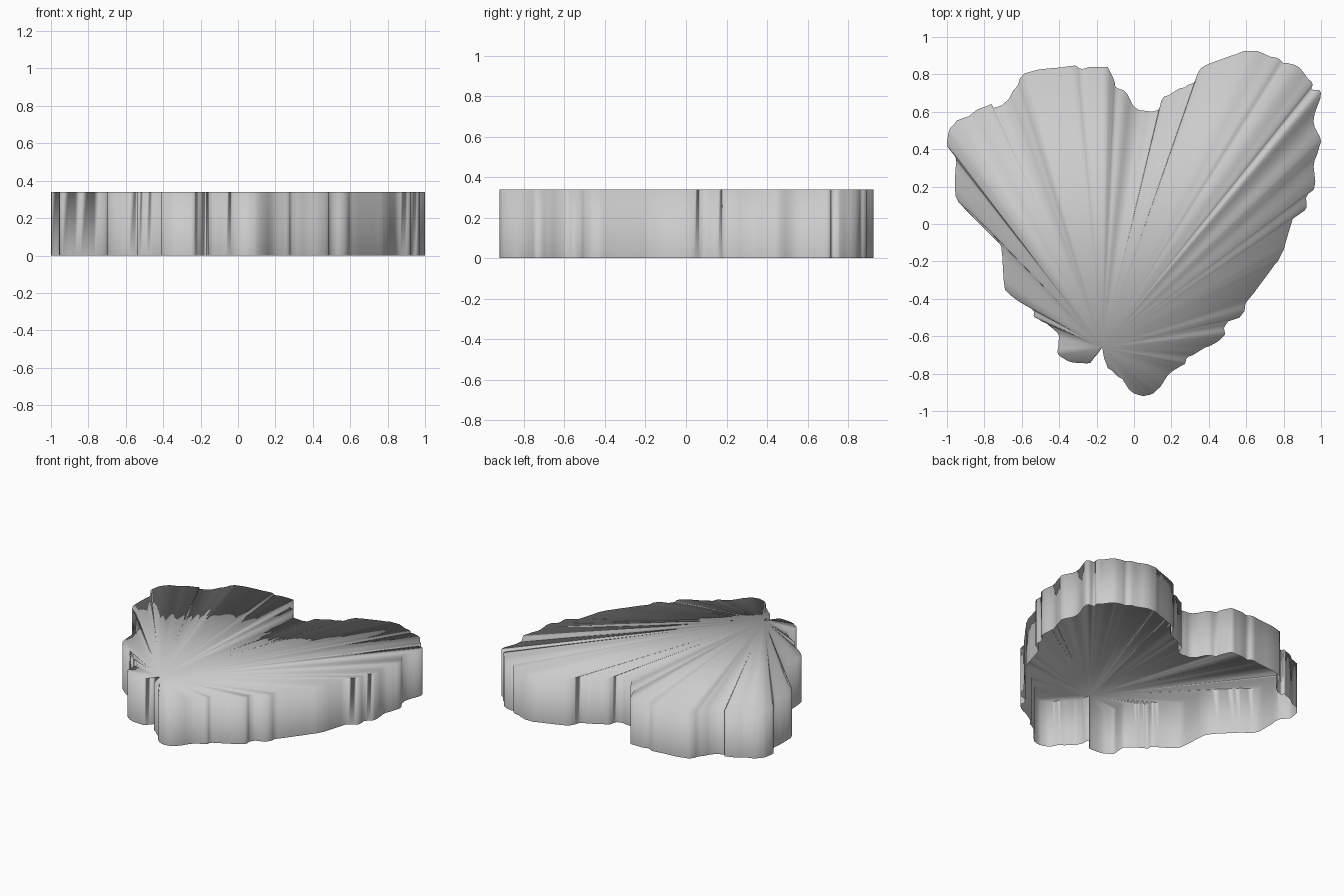
import bpy, bmesh, math, random
from mathutils import Vector

if "Cube" in bpy.data.objects:
    bpy.data.objects.remove(bpy.data.objects["Cube"])

random.seed(4)
HEIGHT = 0.34
STEPS = 4          # spline samples per outline span

# scalloped shell outline, clockwise from the hinge notch (x, y)
OUTLINE = [
    (-.17, -.66), (-.21, -.71), (-.25, -.745), (-.36, -.73), (-.41, -.68), (-.40, -.60),
    (-.47, -.53), (-.53, -.50), (-.55, -.45), (-.69, -.35), (-.71, -.12), (-.84, .03),
    (-.955, .15), (-.95, .33), (-1.0, .44), (-.965, .53), (-.86, .595), (-.77, .64),
    (-.75, .62), (-.69, .65), (-.63, .73), (-.60, .79), (-.55, .815), (-.34, .845),
    (-.27, .83), (-.14, .84), (-.10, .735), (-.05, .71), (.01, .62), (.07, .605),
    (.13, .61), (.16, .68), (.27, .73), (.33, .77), (.36, .835), (.52, .90),
    (.62, .925), (.76, .89), (.80, .86), (.86, .85), (.95, .76), (.95, .72),
    (1.0, .70), (.96, .55), (1.0, .44), (.965, .34), (.965, .20), (.93, .16),
    (.91, .07), (.85, .03), (.80, -.14), (.75, -.22), (.64, -.37), (.60, -.42),
    (.58, -.48), (.49, -.54), (.48, -.60), (.41, -.65), (.29, -.71), (.27, -.75),
    (.20, -.79), (.12, -.89), (.05, -.92), (-.02, -.89), (-.06, -.83), (-.14, -.77),
    (-.16, -.70),
]


def spline(points, steps):
    """Closed Catmull-Rom curve with a small ripple between the points."""
    pts = [Vector(p) for p in points]
    n, out = len(pts), []
    for i in range(n):
        a, b, c, d = (pts[(i + k) % n] for k in (-1, 0, 1, 2))
        normal = Vector((b.y - c.y, c.x - b.x)).normalized()
        ripple = random.uniform(-.06, .06) * min((c - b).length, .12)
        for s in range(steps):
            t = s / steps
            p = .5 * (2 * b + (c - a) * t + (2 * a - 5 * b + 4 * c - d) * t * t
                      + (3 * b - a - 3 * c + d) * t ** 3)
            out.append(p + normal * ripple * math.sin(2 * math.pi * t))
    return out


bm = bmesh.new()
rim = spline(OUTLINE, STEPS)
low = [bm.verts.new((p.x, p.y, 0)) for p in rim]
top = [bm.verts.new((p.x, p.y, HEIGHT)) for p in rim]
n = len(rim)

# upright side wall, open underneath
for i in range(n):
    j = (i + 1) % n
    bm.faces.new((low[j], low[i], top[i], top[j]))

# flat lid, fanned out from the hinge notch
for i in range(1, n - 1):
    bm.faces.new((top[0], top[i + 1], top[i]))

for f in bm.faces:
    f.smooth = True
mesh = bpy.data.meshes.new("scallop_shell")
bm.to_mesh(mesh)
bm.free()
shell = bpy.data.objects.new("scallop_shell", mesh)
bpy.context.collection.objects.link(shell)
